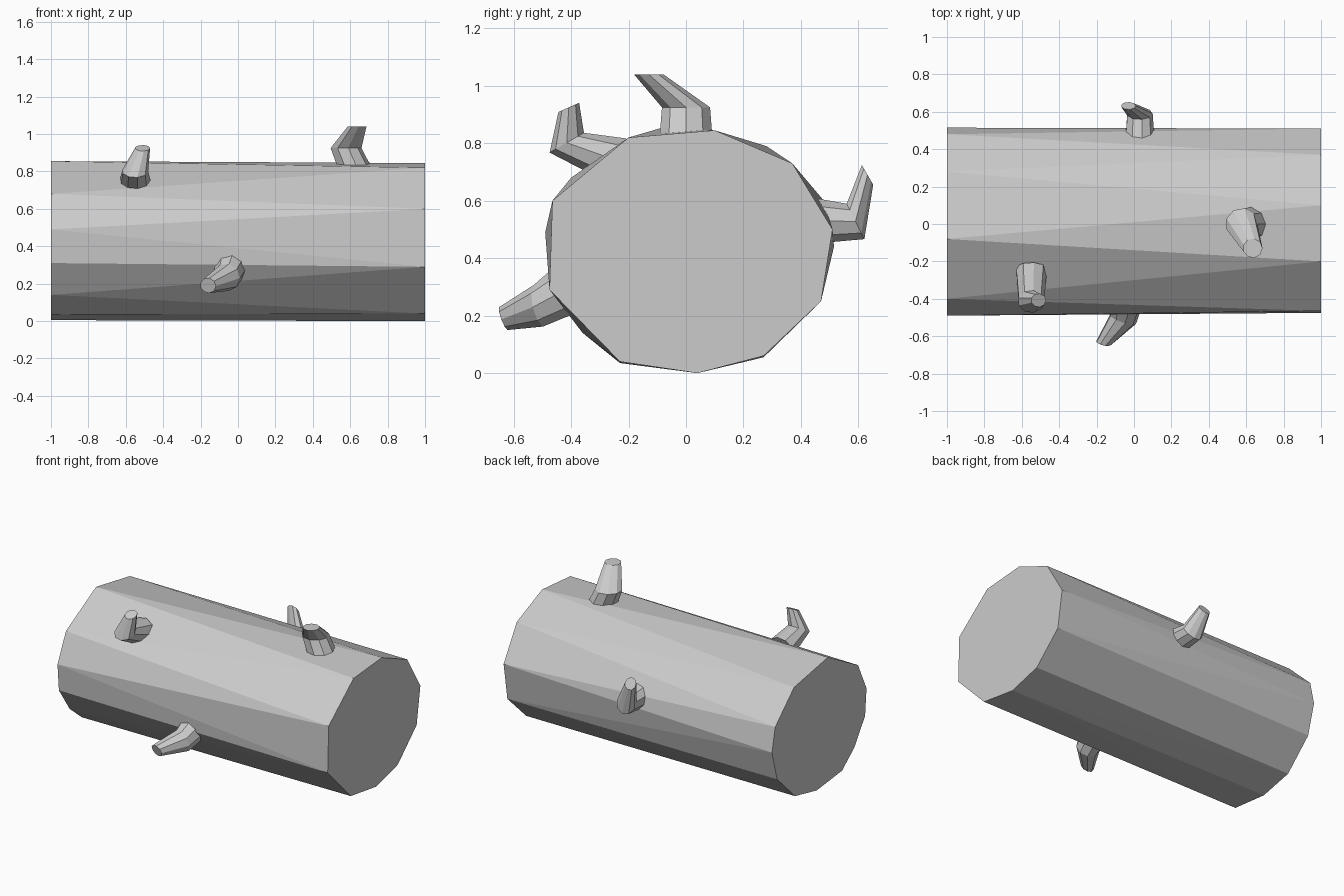
import bpy, bmesh
from math import cos, sin, tau
from mathutils import Vector

cube = bpy.data.objects.get("Cube")
if cube:
    bpy.data.objects.remove(cube, do_unlink=True)

grey = bpy.data.materials.new("plain_grey")
grey.use_nodes = True
grey.diffuse_color = (0.6, 0.6, 0.6, 1)
grey.node_tree.nodes["Principled BSDF"].inputs["Base Color"].default_value = grey.diffuse_color


def finish(name, bm):
    bmesh.ops.recalc_face_normals(bm, faces=bm.faces)
    mesh = bpy.data.meshes.new(name)
    bm.to_mesh(mesh)
    bm.free()
    mesh.materials.append(grey)
    obj = bpy.data.objects.new(name, mesh)
    bpy.context.collection.objects.link(obj)


def branch(name, rings, sides=9):
    """Loft a bent stub through rings of (centre, radius, facing)."""
    bm = bmesh.new()
    loops = []
    for centre, radius, facing in rings:
        n = Vector(facing).normalized()
        u = (Vector((1, 0, 0)) - n * n.x).normalized()
        v = n.cross(u)
        loops.append([bm.verts.new(Vector(centre) + radius * (u * cos(tau * i / sides) + v * sin(tau * i / sides)))
                      for i in range(sides)])
    for a, b in zip(loops, loops[1:]):
        for i in range(sides):
            j = (i + 1) % sides
            bm.faces.new((a[i], a[j], b[j], b[i]))
    bm.faces.new(loops[0])
    bm.faces.new(loops[-1])
    finish(name, bm)


# Trunk: hull between two uneven cut ends, as (y, z) outlines
left_end = [(-.20, .82), (.10, .845), (.37, .73), (.51, .50), (.47, .25),
            (.27, .06), (.04, 0), (-.23, .04), (-.475, .29), (-.465, .60)]
right_end = [(-.08, .855), (.28, .79), (.48, .60), (.515, .44), (.46, .24), (.27, .055),
             (.04, .005), (-.23, .035), (-.36, .14), (-.475, .31), (-.49, .49), (-.40, .68)]
bm = bmesh.new()
for x, outline in ((1, left_end), (-1, right_end)):
    for y, z in outline:
        bm.verts.new((x, y, z))
bmesh.ops.convex_hull(bm, input=bm.verts)
finish("trunk", bm)

# Broken branch stubs: base, elbow, tip
branch("top_branch", [((.63, 0, .80), .095, (0, 0, 1)),
                      ((.575, 0, .925), .085, (0, 0, 1)),
                      ((.635, -.13, 1.04), .052, (0, 0, 1))])
branch("upper_front_branch", [((-.55, -.24, .74), .085, (0, -.9, .4)),
                              ((-.55, -.415, .802), .07, (0, -.5, .87)),
                              ((-.51, -.408, .925), .04, (0, -.4, .9))])
branch("lower_front_branch", [((-.04, -.42, .29), .09, (0, -.9, -.4)),
                              ((-.06, -.51, .235), .075, (-.3, -.85, -.2)),
                              ((-.16, -.635, .19), .043, (-.2, -.93, -.35))])
branch("back_branch", [((.03, .45, .53), .08, (0, 1, 0)),
                       ((.03, .59, .528), .07, (0, .9, .45)),
                       ((-.03, .632, .69), .04, (0, .87, .5))])
